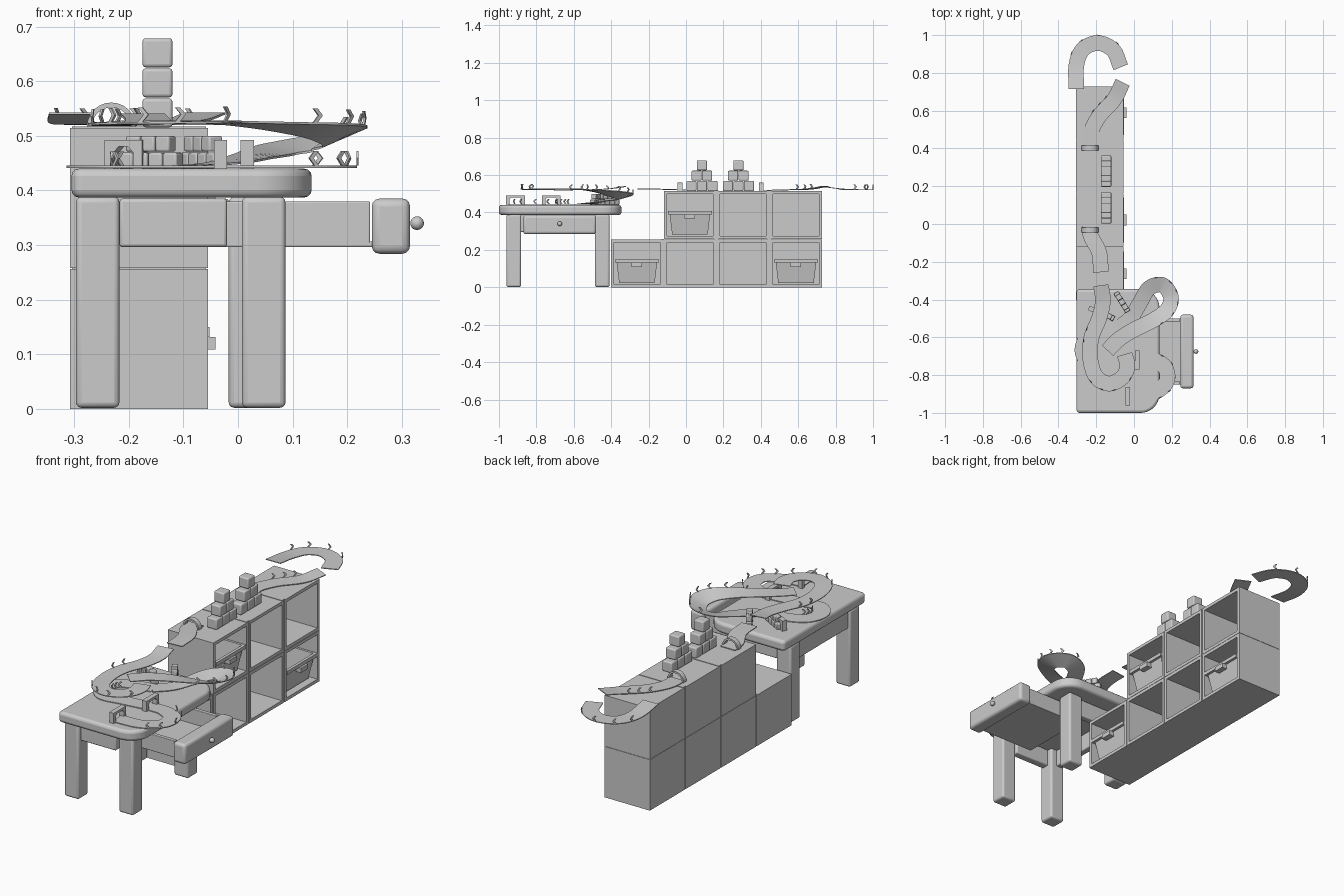
import bpy, bmesh, math
from mathutils import Vector

if "Cube" in bpy.data.objects:
    bpy.data.objects.remove(bpy.data.objects["Cube"])


def finish(bm, name, bevel=0.0, seg=3):
    bmesh.ops.recalc_face_normals(bm, faces=bm.faces)
    me = bpy.data.meshes.new(name)
    bm.to_mesh(me)
    bm.free()
    ob = bpy.data.objects.new(name, me)
    bpy.context.collection.objects.link(ob)
    if bevel:
        m = ob.modifiers.new("bevel", 'BEVEL')
        m.width, m.segments, m.limit_method = bevel, seg, 'ANGLE'
        bpy.context.view_layer.objects.active = ob
        ob.select_set(True)
        bpy.ops.object.shade_smooth_by_angle(angle=math.radians(40))
        ob.select_set(False)
    return ob


def add_box(bm, x0, x1, y0, y1, z0, z1):
    v = bmesh.ops.create_cube(bm, size=1)["verts"]
    for p in v:
        p.co = ((x0 + x1) / 2 + p.co.x * (x1 - x0), (y0 + y1) / 2 + p.co.y * (y1 - y0),
                (z0 + z1) / 2 + p.co.z * (z1 - z0))


def box(name, *dims, bevel=0.0):
    bm = bmesh.new()
    add_box(bm, *dims)
    return finish(bm, name, bevel)


def prism(bm, pts, offset):
    a = [bm.verts.new(p) for p in pts]
    b = [bm.verts.new(Vector(p) + Vector(offset)) for p in pts]
    bm.faces.new(a)
    bm.faces.new(b[::-1])
    for i in range(len(a)):
        j = (i + 1) % len(a)
        bm.faces.new((a[i], a[j], b[j], b[i]))


# --- Table: top with large rounded corners on the drawer side
bm = bmesh.new()
outline = []
for cx, cy, r, a0 in ((0.135, -0.345, .1, 0), (-0.305, -0.345, .02, 90),
                      (-0.305, -1.0, .02, 180), (0.135, -1.0, .1, 270)):
    mx, my = (cx - r if cx > 0 else cx + r), (cy - r if cy > -.5 else cy + r)
    for k in range(9):
        a = math.radians(a0 + k * 11.25)
        outline.append((mx + r * math.cos(a), my + r * math.sin(a), .387))
prism(bm, outline, (0, 0, .053))
finish(bm, "table_top", .014)
for n, x, y in (("front_left", -.297, -.96), ("front_right", .007, -.96),
                ("back_left", -.297, -.487), ("back_right", -.017, -.487)):
    box(n + "_leg", x, x + .08, y, y + .078, .002, .388, bevel=.01)
box("front_apron", -.217, -.02, -.945, -.905, .296, .385, bevel=.006)
box("back_apron", -.217, -.017, -.465, -.43, .296, .385, bevel=.006)
box("left_apron", -.285, -.25, -.885, -.485, .296, .385, bevel=.006)

# --- Open drawer
bm = bmesh.new()
add_box(bm, -.06, .25, -.85, -.5, .296, .306)
for y in (-.85, -.52):
    add_box(bm, -.06, .242, y, y + .02, .296, .38)
add_box(bm, -.06, -.04, -.83, -.52, .296, .38)
finish(bm, "drawer_tray", .003)
box("drawer_front", .245, .315, -.87, -.48, .284, .385, bevel=.014)
bm = bmesh.new()
bmesh.ops.create_uvsphere(bm, u_segments=16, v_segments=10, radius=.0125)
bmesh.ops.translate(bm, verts=bm.verts, vec=(.328, -.675, .34))
finish(bm, "drawer_knob", .0001, 1)

# --- Shelf cubes, open towards +x
X0, X1, PITCH, W, H, T = -.308, -.055, .2835, .279, .2565, .016


def cube_unit(y, z):
    bm = bmesh.new()
    add_box(bm, X0, X0 + .01, y, y + W, z, z + H)
    for a in (y, y + W - T):
        add_box(bm, X0, X1, a, a + T, z, z + H)
    for a in (z, z + H - T):
        add_box(bm, X0, X1, y + T, y + W - T, a, a + T)
    finish(bm, "shelf_cube")


def bin_box(y, z):
    bm = bmesh.new()
    yc, levels = y + W / 2, []
    for x0, x1, hw, h in ((-.27, -.085, .095, 0), (-.29, -.062, .11, .125),
                          (-.286, -.068, .106, .125), (-.266, -.09, .09, .008)):
        levels.append([bm.verts.new((xx, yc + s * hw, z + h)) for xx, s in
                       ((x0, -1), (x1, -1), (x1, 1), (x0, 1))])
    bm.faces.new(levels[0])
    bm.faces.new(levels[-1])
    for a, b in zip(levels, levels[1:]):
        for i in range(4):
            j = (i + 1) % 4
            bm.faces.new((a[i], a[j], b[j], b[i]))
    add_box(bm, -.066, -.052, yc - .118, yc + .118, z + .108, z + .126)
    add_box(bm, -.29, -.06, yc - .118, yc - .106, z + .108, z + .126)
    add_box(bm, -.29, -.06, yc + .106, yc + .118, z + .108, z + .126)
    add_box(bm, -.075, -.041, yc - .028, yc + .028, z + .085, z + .108)
    finish(bm, "storage_bin")


Y0 = -.402
for c, r in ((0, 0), (1, 0), (2, 0), (3, 0), (1, 1), (2, 1), (3, 1)):
    cube_unit(Y0 + c * PITCH, r * .258)
for c, r in ((0, 0), (3, 0), (1, 1)):
    bin_box(Y0 + c * PITCH, r * .258 + T + .008)
for c in (1, 2, 3):
    y = Y0 + c * PITCH - .00225
    box("joint_strip", X0 + .004, X1 - .004, y - .012, y + .012, 0, .259 if c == 1 else .517)

# --- Block pyramids on the shelf
for yc in (.085, .28):
    for lvl in range(3):
        for k in range(3 - lvl):
            y = yc + (k - (2 - lvl) / 2) * .056
            z = .5155 + lvl * .055
            box("toy_block", -.175, -.12, y - .027, y + .027, z, z + .053, bevel=.006)


# --- Track ribbons through points (x, y, z, bank)
def spline(pts, n=10):
    out, v = [], [Vector(p) for p in pts]
    v = [2 * v[0] - v[1]] + v + [2 * v[-1] - v[-2]]
    for i in range(1, len(v) - 2):
        a, b, c, d = v[i - 1:i + 3]
        for k in range(n):
            t = k / n
            out.append(.5 * (2 * b + (c - a) * t + (2 * a - 5 * b + 4 * c - d) * t * t
                             + (3 * b - a - 3 * c + d) * t ** 3))
    return out + [v[-2]]


def track(name, pts, signs=(), side=1, hw=.041):
    pts = spline(pts)
    bm, rings, frames = bmesh.new(), [], []
    for i, p in enumerate(pts):
        d = pts[min(i + 1, len(pts) - 1)] - pts[max(i - 1, 0)]
        d = Vector((d[0], d[1], 0)).normalized()
        n = Vector((-d.y, d.x, 0))
        c = Vector(p[:3])
        e = n * hw + Vector((0, 0, p[3]))
        up = Vector((0, 0, .004))
        rings.append([bm.verts.new(q) for q in (c + e, c - e, c - e - up, c + e - up)])
        frames.append((c, e, d, n))
    for a, b in zip(rings, rings[1:]):
        for i in range(4):
            j = (i + 1) % 4
            bm.faces.new((a[i], a[j], b[j], b[i]))
    bm.faces.new(rings[0])
    bm.faces.new(rings[-1])
    finish(bm, name)
    # arrow signs standing on the outer edge
    for f in signs:
        c, e, d, n = frames[int(f * (len(frames) - 1))]
        base = c + e * side * .97
        bm = bmesh.new()
        prof = ((-.010, 0), (-.001, 0), (.010, .013), (-.001, .026), (-.010, .026), (.001, .013))
        prism(bm, [base + d * u + Vector((0, 0, h)) for u, h in prof], n * .004)
        finish(bm, "arrow_sign")


track("shelf_u_turn", [(-.305, .715, .543, 0), (-.305, .84, .527, 0), (-.27, .925, .524, 0),
      (-.19, .958, .524, 0), (-.11, .92, .524, 0), (-.07, .83, .524, 0)],
      (.3, .45, .6, .78), 1)
track("shelf_exit_ramp", [(-.232, .4, .52, 0), (-.23, .48, .522, 0), (-.185, .57, .524, 0),
      (-.105, .66, .528, 0), (-.06, .75, .543, 0)], (.5, .6, .7), 1)
track("shelf_entry_ramp", [(-.232, 0, .522, 0), (-.23, -.06, .524, 0), (-.185, -.15, .527, 0),
      (-.175, -.255, .528, 0)])
track("upper_loop", [(-.175, -.325, .541, 0), (-.165, -.41, .529, 0), (-.185, -.5, .524, 0),
      (-.225, -.6, .523, 0), (-.232, -.71, .523, 0), (-.2, -.81, .525, 0), (-.13, -.845, .526, 0),
      (-.06, -.81, .527, 0), (-.035, -.75, .528, 0), (-.05, -.69, .528, 0)],
      (.3, .36, .56, .63, .7, .8), -1)
track("descending_loop", [(-.14, -.67, .528, 0), (-.08, -.61, .528, 0), (0, -.56, .525, -.002),
      (.1, -.51, .517, -.008), (.175, -.455, .508, -.015), (.195, -.385, .5, -.017),
      (.15, -.323, .49, -.015), (.08, -.34, .478, -.009), (.03, -.42, .465, -.003),
      (-.02, -.5, .453, 0), (-.09, -.555, .446, 0)], (.33, .4, .46, .52, .58, .64), -1)
track("table_circuit", [(-.08, -.55, .4465, 0), (-.17, -.565, .4455, 0), (-.25, -.605, .4455, 0),
      (-.272, -.68, .4455, 0), (-.22, -.745, .4455, 0), (-.12, -.735, .4455, 0), (0, -.72, .4455, 0),
      (.1, -.72, .4455, 0), (.165, -.76, .4455, 0), (.17, -.84, .4455, 0), (.09, -.9, .4455, 0),
      (-.035, -.912, .4455, 0)], (.18, .22, .27, .31))
track("circuit_edge", [(.1, -.72, .446, 0), (.165, -.76, .446, 0), (.17, -.84, .446, 0),
      (.09, -.9, .446, 0)], (.15, .35, .55, .75, .9), 1, .0412)


# --- Gates on the table and arches on the shelf
def gate(name, x, y, ang, w=.1, z=.44, h=.052, t=.024):
    bm, s = bmesh.new(), w / 2
    prof = [(-s, 0), (-s, h), (s, h), (s, 0), (s - .018, 0), (s - .018, h - .022),
            (s - .028, h - .012), (-s + .028, h - .012), (-s + .018, h - .022), (-s + .018, 0)]
    prism(bm, [(-t / 2, a, b) for a, b in prof], (t, 0, 0))
    ob = finish(bm, name)
    ob.location, ob.rotation_euler.z = (x, y, z), ang


gate("finish_gate", -.032, -.912, 0)
gate("start_gate", .017, -.72, 0)
gate("bridge_support_gate", -.205, -.46, math.radians(65), .075)
for y in (-.032, .402):
    bm = bmesh.new()
    arc = [(r, math.pi * k / 12) for r, ks in ((.045, range(13)), (.036, range(12, -1, -1))) for k in ks]
    prism(bm, [(-.232 + r * math.cos(a), y - .0125, .516 + r * math.sin(a)) for r, a in arc], (0, .025, 0))
    finish(bm, "shelf_arch")

# --- Small block walls under the bridge
for lx, ly, dx, dy in ((-.088, -.375, .016, -.0255), (-.2, -.45, .027, -.015)):
    for lvl in range(3):
        for k in range(4 if lvl == 0 else 3 if lvl == 1 else 0):
            s = k + lvl * .5
            ob = box("small_block", -.0145, .0145, -.0145, .0145, 0, .029, bevel=.004)
            ob.location = (lx + dx * s, ly + dy * s, .44 + lvl * .031)
            ob.rotation_euler.z = math.atan2(dy, dx)
